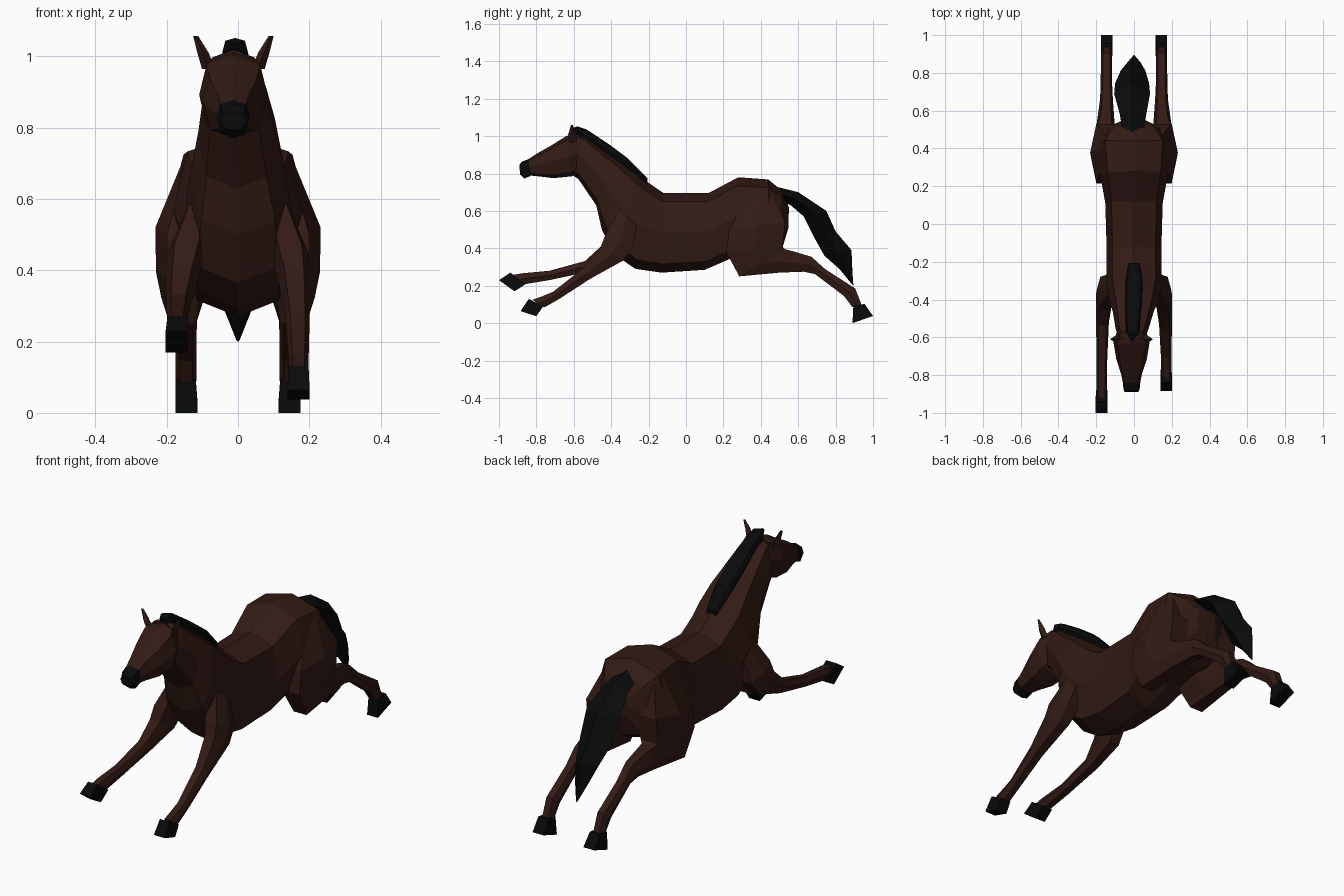
import bpy, bmesh, math
from mathutils import Vector


def material(name, rgb):
    m = bpy.data.materials.new(name)
    m.diffuse_color = (*rgb, 1)
    return m


COAT = material("brown_coat", (0.032, 0.0105, 0.0073))
DARK = material("black_hair_and_hoof", (0.0028, 0.003, 0.003))


def power(v, e):
    return math.copysign(abs(v) ** e, v) if abs(v) > 1e-6 else 0


def loft(name, rings, mat, sides=8, side=1, flat=False, boxy=0.7):
    """Skin rings; each ring is (y1, z1, y2, z2, x_centre, half_width),
    where the two yz points are opposite ends of the cross-section.
    flat=True turns the section so its ends are flat edges."""
    bm = bmesh.new()
    turn = math.pi / sides if flat else 0
    angles = [2 * math.pi * i / sides + turn for i in range(sides)]
    wide = max(math.sin(a) for a in angles)
    tall = max(math.cos(a) for a in angles)
    loops = []
    for y1, z1, y2, z2, xc, w in rings:
        a_pt, b_pt = Vector((0, y1, z1)), Vector((0, y2, z2))
        mid, half = (a_pt + b_pt) / 2, (a_pt - b_pt) / 2
        loop = []
        for a in angles:
            p = mid + half * power(math.cos(a) / tall, boxy)
            p.x = side * (xc + w * power(math.sin(a) / wide, boxy))
            loop.append(bm.verts.new(p))
        loops.append(loop)
    for l0, l1 in zip(loops, loops[1:]):
        for i in range(sides):
            j = (i + 1) % sides
            bm.faces.new((l0[i], l0[j], l1[j], l1[i]))
    bm.faces.new(loops[0])
    bm.faces.new(loops[-1])
    bmesh.ops.recalc_face_normals(bm, faces=bm.faces)
    mesh = bpy.data.meshes.new(name)
    bm.to_mesh(mesh)
    bm.free()
    mesh.materials.append(mat)
    ob = bpy.data.objects.new(name, mesh)
    bpy.context.collection.objects.link(ob)
    return ob


HEAD_X = -0.013  # the head leans slightly to one side

# torso and neck, rump to poll
loft("body", [
    (0.55, 0.62, 0.548, 0.51, 0, 0.06),
    (0.51, 0.71, 0.515, 0.40, 0, 0.14),
    (0.44, 0.768, 0.45, 0.365, 0, 0.195),
    (0.28, 0.78, 0.25, 0.35, 0, 0.18),
    (0.12, 0.695, 0.10, 0.285, 0, 0.152),
    (-0.12, 0.695, -0.13, 0.27, 0, 0.145),
    (-0.20, 0.75, -0.27, 0.29, 0, 0.145),
    (-0.26, 0.80, -0.38, 0.365, 0, 0.148),
    (-0.34, 0.865, -0.45, 0.50, 0, 0.132),
    (-0.45, 0.94, -0.48, 0.63, -0.004, 0.108),
    (-0.53, 1.0, -0.575, 0.77, -0.01, 0.088),
    (-0.60, 1.02, -0.62, 0.80, HEAD_X, 0.068)], COAT)

# head and dark muzzle
loft("head", [
    (-0.57, 1.02, -0.56, 0.81, HEAD_X, 0.075),
    (-0.64, 1.0, -0.61, 0.785, HEAD_X, 0.096),
    (-0.72, 0.95, -0.71, 0.775, HEAD_X, 0.081),
    (-0.80, 0.905, -0.79, 0.785, HEAD_X, 0.055),
    (-0.845, 0.875, -0.84, 0.79, HEAD_X, 0.045)], COAT)
loft("muzzle", [
    (-0.835, 0.88, -0.83, 0.787, HEAD_X, 0.047),
    (-0.88, 0.862, -0.865, 0.773, HEAD_X, 0.043),
    (-0.89, 0.845, -0.888, 0.795, HEAD_X, 0.036)], DARK)

# mane along the crest, tail behind
loft("mane", [
    (-0.615, 1.04, -0.59, 1.0, -0.01, 0.012),
    (-0.58, 1.052, -0.56, 0.98, -0.008, 0.035),
    (-0.53, 1.035, -0.50, 0.95, -0.006, 0.038),
    (-0.41, 0.955, -0.37, 0.86, -0.003, 0.046),
    (-0.31, 0.88, -0.28, 0.80, 0, 0.046),
    (-0.205, 0.775, -0.21, 0.74, 0, 0.03)], DARK)
loft("tail", [
    (0.48, 0.73, 0.50, 0.66, -0.005, 0.055),
    (0.60, 0.70, 0.56, 0.63, -0.005, 0.07),
    (0.75, 0.60, 0.63, 0.57, -0.01, 0.095),
    (0.80, 0.49, 0.69, 0.45, -0.01, 0.09),
    (0.885, 0.39, 0.74, 0.36, -0.005, 0.065),
    (0.89, 0.27, 0.82, 0.29, 0, 0.035),
    (0.895, 0.20, 0.885, 0.21, 0, 0.005)], DARK, 4)

# ears, hind legs and hind hooves on both sides
EAR = [(-0.625, 0.965, -0.58, 0.965, 0.07, 0.018),
       (-0.63, 1.01, -0.59, 1.01, 0.085, 0.016),
       (-0.615, 1.058, -0.605, 1.058, 0.106, 0.007)]
HIND_LEG = [(0.36, 0.715, 0.46, 0.70, 0.115, 0.04),
            (0.23, 0.50, 0.53, 0.54, 0.147, 0.085),
            (0.215, 0.38, 0.515, 0.41, 0.15, 0.08),
            (0.285, 0.25, 0.53, 0.395, 0.155, 0.06),
            (0.50, 0.27, 0.57, 0.385, 0.15, 0.047),
            (0.63, 0.275, 0.67, 0.355, 0.146, 0.035),
            (0.69, 0.262, 0.745, 0.288, 0.146, 0.031),
            (0.845, 0.145, 0.905, 0.185, 0.146, 0.029),
            (0.89, 0.085, 0.94, 0.095, 0.146, 0.029)]
HIND_HOOF = [(0.895, 0.095, 0.955, 0.102, 0.147, 0.028),
             (0.89, 0.0, 1.0, 0.038, 0.145, 0.031)]
for side, label in ((1, "right"), (-1, "left")):
    ear = loft(f"ear_{label}", EAR, COAT, 4, side)
    ear.location.x = HEAD_X
    loft(f"hind_leg_{label}", HIND_LEG, COAT, 6, side, True)
    loft(f"hind_hoof_{label}", HIND_HOOF, DARK, 4, side, True)

# forelegs: shared shoulder, different reach on each side
SHOULDER = [(-0.35, 0.62, -0.26, 0.58, 0.105, 0.03),
            (-0.43, 0.475, -0.28, 0.41, 0.145, 0.054),
            (-0.455, 0.41, -0.335, 0.335, 0.157, 0.045)]
loft("front_leg_right", SHOULDER + [
    (-0.555, 0.29, -0.515, 0.235, 0.167, 0.034),
    (-0.71, 0.168, -0.68, 0.128, 0.17, 0.028),
    (-0.765, 0.145, -0.755, 0.085, 0.17, 0.028),
    (-0.82, 0.125, -0.775, 0.085, 0.17, 0.027)], COAT, 6, 1, True)
loft("front_hoof_right", [
    (-0.84, 0.13, -0.765, 0.088, 0.17, 0.028),
    (-0.885, 0.064, -0.80, 0.037, 0.17, 0.031)], DARK, 4, 1, True)
loft("front_leg_left", SHOULDER + [
    (-0.54, 0.332, -0.50, 0.28, 0.167, 0.034),
    (-0.73, 0.28, -0.72, 0.232, 0.17, 0.028),
    (-0.88, 0.266, -0.85, 0.21, 0.17, 0.028),
    (-0.925, 0.258, -0.87, 0.205, 0.17, 0.027)], COAT, 6, -1, True)
loft("front_hoof_left", [
    (-0.94, 0.27, -0.855, 0.21, 0.17, 0.028),
    (-1.0, 0.23, -0.917, 0.17, 0.172, 0.031)], DARK, 4, -1, True)
